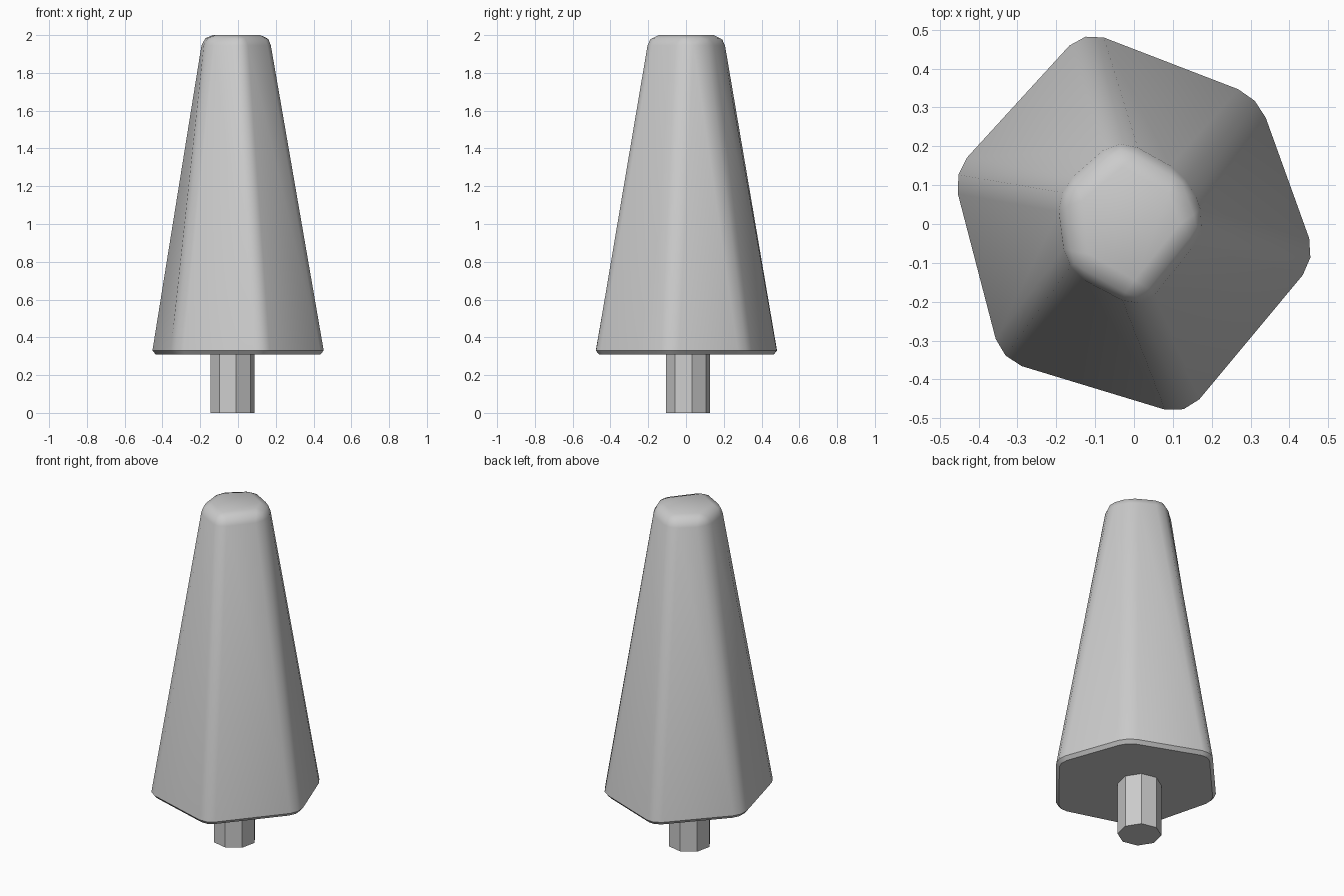
import bpy, bmesh
from math import radians

cube = bpy.data.objects.get("Cube")
if cube:
    bpy.data.objects.remove(cube, do_unlink=True)

# One plain grey for the whole tree
grey = bpy.data.materials.new("plain_grey")
grey.use_nodes = True
colour = (0.6, 0.6, 0.6, 1)
grey.diffuse_color = colour
grey.node_tree.nodes["Principled BSDF"].inputs["Base Color"].default_value = colour

BASE_Z, TOP_Z = 0.31, 2.0


def flat_at(edge, z):
    return all(abs(v.co.z - z) < 1e-4 for v in edge.verts)


# Foliage: an uneven six-sided taper with rounded ridges and crown
base = [(-0.13, 0.503), (0.322, 0.329), (0.473, -0.09),
        (0.134, -0.497), (-0.344, -0.352), (-0.47, 0.131)]
crown = [(-0.035, 0.215), (0.135, 0.115), (0.18, -0.01),
         (0.015, -0.215), (-0.17, -0.11), (-0.19, 0.085)]
bm = bmesh.new()
low = [bm.verts.new((x, y, BASE_Z)) for x, y in base]
high = [bm.verts.new((x, y, TOP_Z)) for x, y in crown]
bm.faces.new(low)
bm.faces.new(high)
for i in range(6):
    j = (i + 1) % 6
    bm.faces.new((low[i], low[j], high[j], high[i]))
bmesh.ops.recalc_face_normals(bm, faces=bm.faces)

soft = [e for e in bm.edges if not flat_at(e, BASE_Z)]
bmesh.ops.bevel(bm, geom=soft, offset=0.055, segments=2, profile=0.5,
                affect='EDGES', clamp_overlap=True)
# Narrow chamfer under the skirt
rim = [e for e in bm.edges if flat_at(e, BASE_Z)]
bmesh.ops.bevel(bm, geom=rim, offset=0.02, segments=1, affect='EDGES')
bmesh.ops.recalc_face_normals(bm, faces=bm.faces)

mesh = bpy.data.meshes.new("foliage")
bm.to_mesh(mesh)
bm.free()
mesh.materials.append(grey)
foliage = bpy.data.objects.new("foliage", mesh)
bpy.context.collection.objects.link(foliage)
bpy.ops.object.select_all(action='DESELECT')
foliage.select_set(True)
bpy.context.view_layer.objects.active = foliage
bpy.ops.object.shade_smooth_by_angle(angle=radians(45))

# Trunk: flat eight-sided post, slightly off centre
height = BASE_Z + 0.05
bpy.ops.mesh.primitive_cylinder_add(vertices=8, radius=0.118, depth=height,
                                    location=(-0.03, 0.01, height / 2),
                                    rotation=(0, 0, radians(10)))
trunk = bpy.context.object
trunk.name = "trunk"
trunk.data.materials.append(grey)
